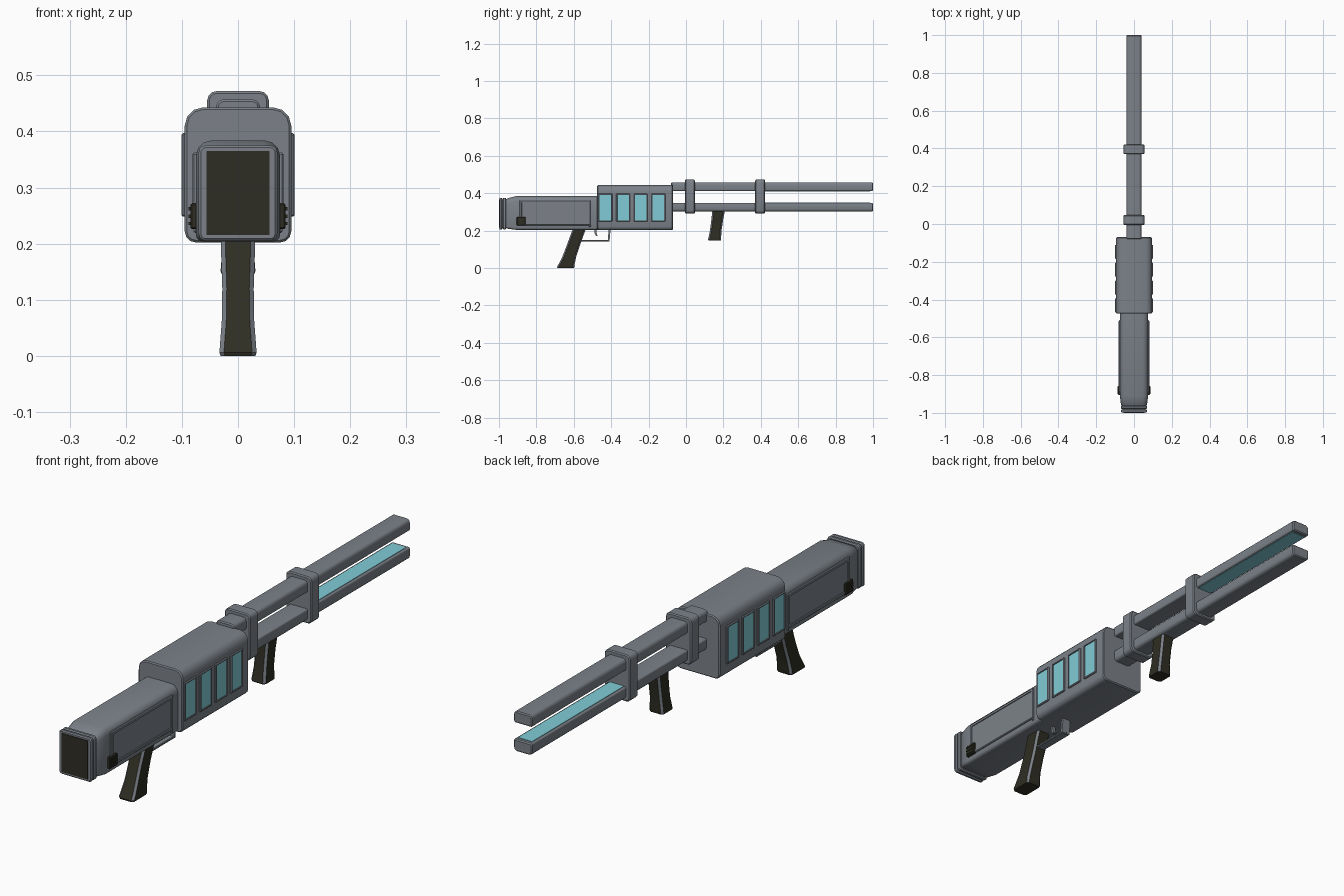
import bpy, bmesh, math
from mathutils import Vector

if "Cube" in bpy.data.objects:
    bpy.data.objects.remove(bpy.data.objects["Cube"])


def mat(name, col):
    m = bpy.data.materials.new(name)
    m.diffuse_color = (*col, 1)
    m.use_nodes = True
    m.node_tree.nodes["Principled BSDF"].inputs["Base Color"].default_value = m.diffuse_color
    return m


GREY = mat("gunmetal grey", (0.20, 0.222, 0.25))
DARK = mat("dark rubber", (0.028, 0.027, 0.017))
CYAN = mat("cyan glow", (0.22, 0.60, 0.67))


def finish(name, bm, mats):
    bmesh.ops.recalc_face_normals(bm, faces=bm.faces)
    me = bpy.data.meshes.new(name)
    bm.to_mesh(me)
    bm.free()
    for m in mats:
        me.materials.append(m)
    ob = bpy.data.objects.new(name, me)
    bpy.context.collection.objects.link(ob)
    return ob


def loft(name, rings, mats, rule=None):
    """Skin a list of closed rings and cap both ends."""
    bm = bmesh.new()
    vs = [[bm.verts.new(p) for p in r] for r in rings]
    n = len(rings[0])
    for a, b in zip(vs, vs[1:]):
        for i in range(n):
            f = bm.faces.new((a[i], a[(i + 1) % n], b[(i + 1) % n], b[i]))
            f.material_index = rule(i) if rule else 0
    for cap in (vs[0], vs[-1]):
        bm.faces.new(cap).material_index = 1 if rule else 0
    return finish(name, bm, mats)


def section(y, hx, z0, z1, top, bottom, n=3):
    """Rounded rectangle in xz with separate top and bottom corner radii."""
    pts = []
    for sx, sz, a0 in ((1, 1, 0), (-1, 1, 90), (-1, -1, 180), (1, -1, 270)):
        r = top if sz > 0 else bottom
        cx, cz = sx * (hx - r), (z1 - r if sz > 0 else z0 + r)
        for k in range(n + 1):
            a = math.radians(a0 + 90 * k / n)
            pts.append(Vector((cx + r * math.cos(a), y, cz + r * math.sin(a))))
    return pts


def tube(name, y0, y1, hx, z0, z1, top, bottom, e=0.004, n=3, mats=(GREY,)):
    """Rounded bar along y with small end chamfers."""
    ins = lambda y: section(y, hx - e, z0 + e, z1 - e, max(top - e, .001), max(bottom - e, .001), n)
    full = lambda y: section(y, hx, z0, z1, top, bottom, n)
    return loft(name, [ins(y0), full(y0 + e), full(y1 - e), ins(y1)], mats)


def box(name, x, y, z, mats=(GREY,), bevel=0.0, inset=None):
    """Box from ranges; inset=(thickness, depth, material) works on its +-x outer face."""
    bm = bmesh.new()
    bmesh.ops.create_cube(bm, size=1)
    for v in bm.verts:
        v.co = Vector([(r[0] + r[1]) / 2 + c * (r[1] - r[0]) for r, c in zip((x, y, z), v.co)])
    if bevel:
        bmesh.ops.bevel(bm, geom=bm.edges[:], offset=bevel, segments=1, affect='EDGES')
    if inset:
        bm.normal_update()
        s = 1 if sum(x) > 0 else -1
        f = max(bm.faces, key=lambda f: s * f.calc_center_median().x)
        bmesh.ops.inset_region(bm, faces=[f], thickness=inset[0], depth=0)
        bmesh.ops.inset_region(bm, faces=[f], thickness=0.001, depth=-inset[1])
        f.material_index = inset[2]
    return finish(name, bm, mats)


def side(s, a, b):
    return (s * a, s * b) if s > 0 else (s * b, s * a)


# Receiver and stock
tube("receiver", -0.475, -0.07, 0.095, 0.202, 0.443, 0.033, 0.02)
loft("stock", [section(-0.965, 0.062, 0.215, 0.365, 0.02, 0.01),
               section(-0.955, 0.069, 0.21, 0.372, 0.025, 0.012),
               section(-0.91, 0.075, 0.204, 0.384, 0.028, 0.012),
               section(-0.46, 0.075, 0.204, 0.384, 0.028, 0.012)], (GREY,))

# Butt plate with groove and rubber pad
tube("butt_plate_inner", -0.979, -0.962, 0.07, 0.205, 0.375, 0.012, 0.012)
tube("butt_neck", -0.985, -0.975, 0.06, 0.214, 0.366, 0.01, 0.01)
tube("butt_plate_outer", -0.998, -0.982, 0.07, 0.205, 0.375, 0.012, 0.012)
box("butt_pad", (-0.056, 0.056), (-1.0, -0.99), (0.215, 0.365), (DARK,))

# Side panels, sling mounts, pins and windows
for s, tag in ((1, "right"), (-1, "left")):
    box("stock_panel_" + tag, side(s, 0.06, 0.081), (-0.89, -0.51), (0.228, 0.362),
        bevel=0.003, inset=(0.012, 0.003, 0))
    box("sling_mount_" + tag, side(s, 0.07, 0.085), (-0.905, -0.857), (0.226, 0.272),
        (DARK,), bevel=0.003)
    for k in range(3):
        z = 0.233 + k * 0.013
        box(f"sling_rib_{tag}_{k}", side(s, 0.08, 0.088), (-0.901, -0.861), (z, z + 0.006), (DARK,))
    box("pin_" + tag, side(s, 0.07, 0.079), (-0.521, -0.509), (0.219, 0.231), (GREY,), bevel=0.003)
    for k in range(4):
        y = -0.431 + k * 0.0945
        box(f"window_{tag}_{k}", side(s, 0.085, 0.101), (y - 0.037, y + 0.037), (0.248, 0.397),
            (GREY, CYAN), bevel=0.003, inset=(0.004, 0.003, 1))

# Twin rails with glowing inner strips
tube("upper_rail", -0.08, 1.0, 0.039, 0.412, 0.457, 0.013, 0.006)
tube("lower_rail", -0.08, 1.0, 0.039, 0.302, 0.348, 0.006, 0.013)
box("upper_glow_strip", (-0.03, 0.03), (0.42, 0.985), (0.410, 0.415), (CYAN,))
box("lower_glow_strip", (-0.03, 0.03), (0.42, 0.985), (0.345, 0.350), (CYAN,))

# Clamps joining the rails
for k, y in enumerate((-0.005, 0.37)):
    tube(f"rail_clamp_{k}", y, y + 0.052, 0.055, 0.291, 0.472, 0.017, 0.017)


# Grips: dark panels with grey chamfered corners
def grip(name, rows):
    rings = []
    for z, y0, y1, h in rows:
        c = 0.008
        rings.append([Vector((x, y, z)) for x, y in (
            (-h + c, y0), (h - c, y0), (h, y0 + c), (h, y1 - c),
            (h - c, y1), (-h + c, y1), (-h, y1 - c), (-h, y0 + c))])
    loft(name, rings, (GREY, DARK), lambda i: 1 - i % 2)


grip("rear_grip", [(0.0, -0.688, -0.600, 0.031), (0.006, -0.690, -0.596, 0.033),
                   (0.022, -0.680, -0.595, 0.032), (0.06, -0.661, -0.587, 0.029),
                   (0.12, -0.638, -0.567, 0.028), (0.18, -0.616, -0.546, 0.030),
                   (0.215, -0.603, -0.533, 0.030)])
grip("fore_grip", [(0.147, 0.120, 0.186, 0.030), (0.152, 0.118, 0.188, 0.031),
                   (0.165, 0.121, 0.188, 0.030), (0.20, 0.128, 0.190, 0.027),
                   (0.26, 0.136, 0.199, 0.027), (0.305, 0.140, 0.208, 0.029)])

# Trigger and guard
box("guard_bar", (-0.018, 0.018), (-0.57, -0.408), (0.141, 0.150), bevel=0.002)
loft("guard_front", [[Vector((x, y + dy, z)) for x, dy in
                      ((-0.018, 0), (0.018, 0), (0.018, 0.01), (-0.018, 0.01))]
                     for z, y in ((0.143, -0.419), (0.21, -0.413))], (GREY,))
loft("trigger", [[Vector((x, y + dy, z)) for x, dy in
                  ((-0.007, 0), (0.007, 0), (0.007, 0.01), (-0.007, 0.01))]
                 for z, y in ((0.172, -0.482), (0.185, -0.488), (0.21, -0.49))], (GREY,))

# Smooth rounded corners, keep hard edges
for ob in bpy.data.objects:
    ob.select_set(True)
    bpy.context.view_layer.objects.active = ob
bpy.ops.object.shade_smooth_by_angle(angle=math.radians(32))
